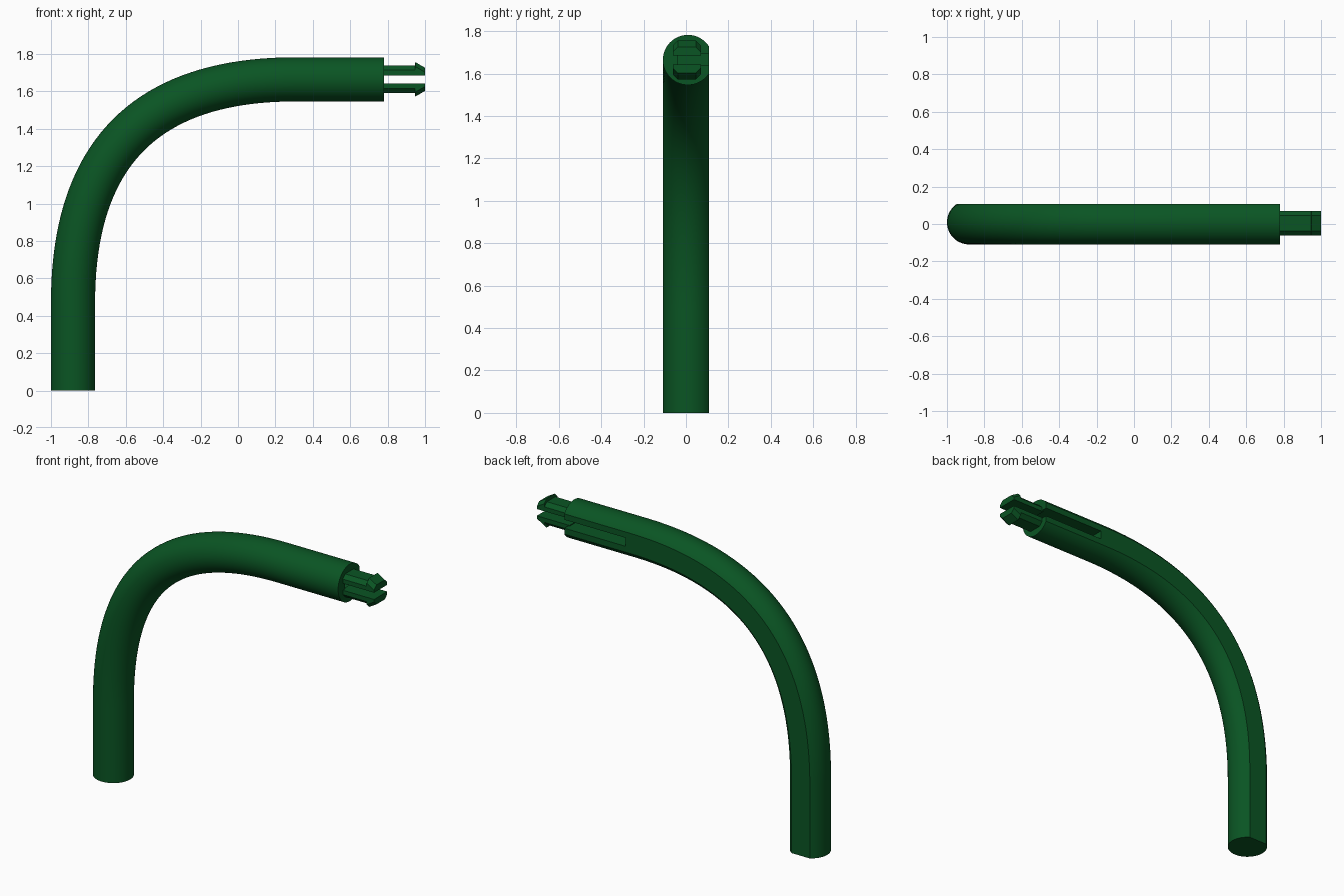
import bpy, bmesh, math
from mathutils import Vector

cube = bpy.data.objects.get("Cube")
if cube:
    bpy.data.objects.remove(cube, do_unlink=True)

green = bpy.data.materials.new("dark green")
green.use_nodes = True
GREEN = (0.003, 0.09, 0.017, 1)
green.diffuse_color = GREEN
green.node_tree.nodes["Principled BSDF"].inputs["Base Color"].default_value = GREEN

R = 0.118             # tube radius
AXIS_Y = 0.009        # tube axis, the flat lies behind it
FLAT = 0.099          # distance from axis to the flat
AXIS_Z = 1.664        # height of the horizontal run
AXIS_X = R - 1        # position of the upright run
BEND_X, BEND_Z = 0.31, 0.47   # where the bend ends and starts
TIGHT = 0.67          # handle length of the bend curve
END_X = 0.78


def make_object(name, bm):
    bmesh.ops.recalc_face_normals(bm, faces=bm.faces[:])
    mesh = bpy.data.meshes.new(name)
    bm.to_mesh(mesh)
    bm.free()
    mesh.materials.append(green)
    obj = bpy.data.objects.new(name, mesh)
    bpy.context.collection.objects.link(obj)
    return obj


def loft(name, rings):
    """Skin a list of equal rings and cap both ends."""
    bm = bmesh.new()
    loops = [[bm.verts.new(p) for p in ring] for ring in rings]
    n = len(loops[0])
    for a, b in zip(loops, loops[1:]):
        for i in range(n):
            j = (i + 1) % n
            bm.faces.new((a[i], a[j], b[j], b[i]))
    bm.faces.new(loops[0])
    bm.faces.new(loops[-1])
    return make_object(name, bm)


def box(name, x, y, z):
    bm = bmesh.new()
    bmesh.ops.create_cube(bm, size=1)
    for v in bm.verts:
        v.co = [lim[0] + (c + 0.5) * (lim[1] - lim[0]) for c, lim in zip(v.co, (x, y, z))]
    return make_object(name, bm)


def smooth(obj):
    bpy.ops.object.select_all(action="DESELECT")
    obj.select_set(True)
    bpy.context.view_layer.objects.active = obj
    bpy.ops.object.shade_smooth_by_angle(angle=math.radians(25))


# Tube section: a circle with its back sliced flat
start = math.acos(FLAT / R)
section = []
for i in range(49):
    a = start + (2 * math.pi - 2 * start) * i / 48
    section.append((R * math.sin(a), R * math.cos(a)))    # (outward, back)

# Path stations: point and turning angle along a cubic bend
p0, corner, p3 = Vector((AXIS_X, BEND_Z)), Vector((AXIS_X, AXIS_Z)), Vector((BEND_X, AXIS_Z))
p1, p2 = p0.lerp(corner, TIGHT), p3.lerp(corner, TIGHT)
stations = [(AXIS_X, 0, 0)]
for i in range(41):
    t = i / 40
    a, b, c = p0.lerp(p1, t), p1.lerp(p2, t), p2.lerp(p3, t)
    d, e = a.lerp(b, t), b.lerp(c, t)
    x, z = d.lerp(e, t)
    stations.append((x, z, math.atan2(e.x - d.x, e.y - d.y)))
stations.append((END_X, AXIS_Z, math.pi / 2))
tube = loft("bent_tube", [[(x - o * math.cos(a), AXIS_Y + b, z + o * math.sin(a))
                           for o, b in section] for x, z, a in stations])

# Slot open to the flat back and the tube end
cutter = box("slot_cutter", (0.35, 0.9), (-0.04, 0.2), (AXIS_Z - 0.027, AXIS_Z + 0.027))
cutter.hide_render = True
mod = tube.modifiers.new("slot", "BOOLEAN")
mod.operation = "DIFFERENCE"
mod.solver = "EXACT"
mod.object = cutter
bpy.context.view_layer.objects.active = tube
bpy.ops.object.modifier_apply(modifier="slot")
bpy.data.objects.remove(cutter, do_unlink=True)
smooth(tube)


# Clip prongs: chamfered outside, flat inside, barbed at the tip
def prong_ring(x, r, side):
    half, gap, mid = 0.066, 0.0215, 0.004
    outline = [(-half, gap), (-half, r - 0.024), (-0.042, r),
               (0.042, r), (half, r - 0.024), (half, gap)]
    return [(x, mid + y, AXIS_Z + side * h) for y, h in outline]


for name, side in (("upper_prong", 1), ("lower_prong", -1)):
    profile = [(END_X - 0.01, 0.073), (0.946, 0.073), (0.948, 0.092), (1.0, 0.062)]
    loft(name, [prong_ring(x, r, side) for x, r in profile])
